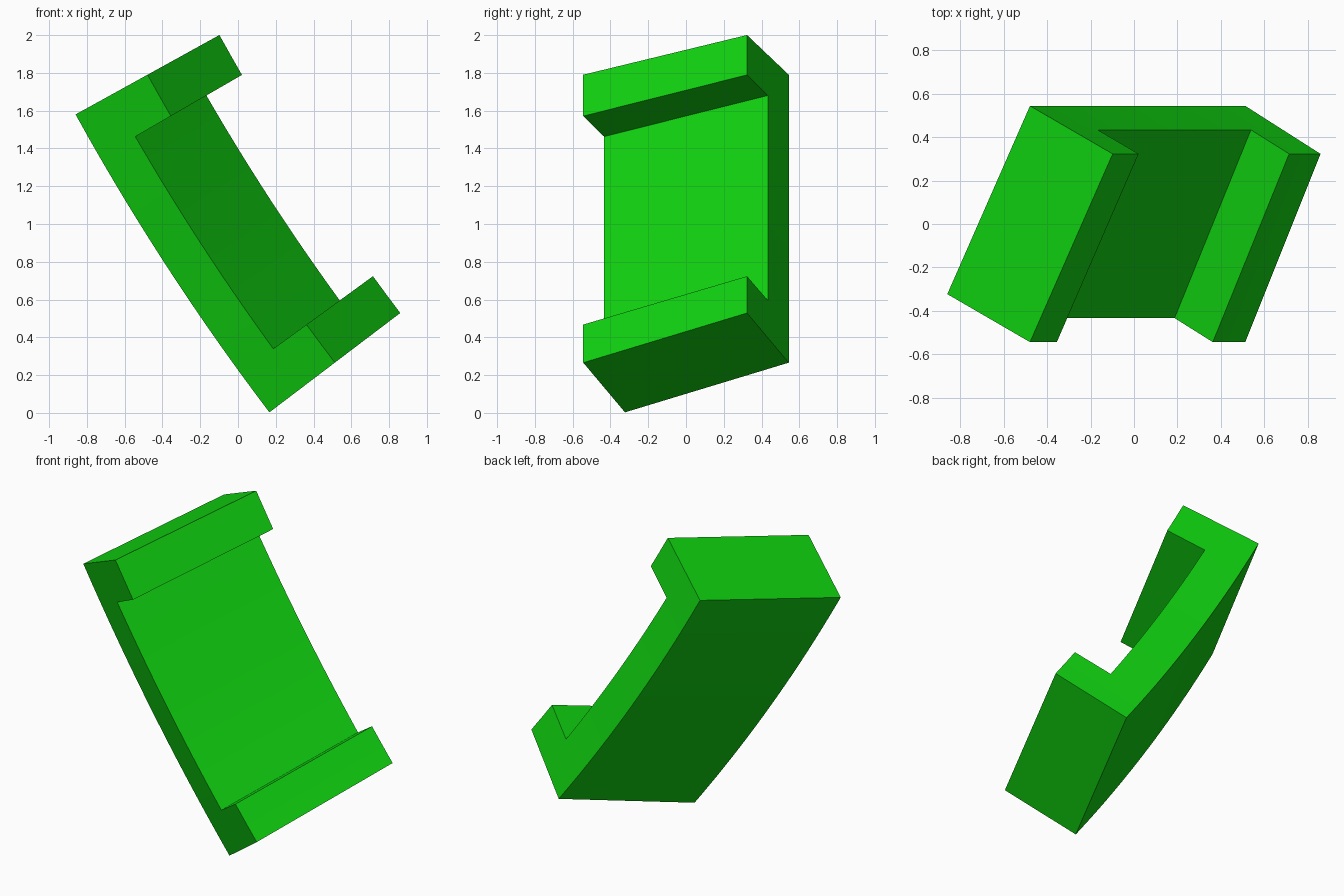
import bpy, bmesh, math

cube = bpy.data.objects.get("Cube")
if cube:
    bpy.data.objects.remove(cube, do_unlink=True)

# Single green material
green = bpy.data.materials.new("bright green")
green.use_nodes = True
colour = (0.005, 0.64, 0.005, 1)
green.diffuse_color = colour
green.node_tree.nodes["Principled BSDF"].inputs["Base Color"].default_value = colour

# Gentle bend: stations run down an arc about the y axis
RADIUS = 13.0
T_TOP, T_BOTTOM = math.radians(28.9), math.radians(37.2)
CX = -0.86 + RADIUS * math.cos(T_TOP)
CZ = 1.58 + RADIUS * math.sin(T_TOP)
LIP = 0.138          # share of the arc taken by each end lip
STEPS = 14           # segments along the web


def bend(s, a, b):
    """s: along the arc, a: back to front depth, b: near to far width."""
    t = T_TOP + (T_BOTTOM - T_TOP) * s
    r = RADIUS - 0.435 * (a + b)
    return (CX - r * math.cos(t), -0.323 - 0.221 * a + 0.867 * b, CZ - r * math.sin(t))


stations = [0, LIP / 2] + [LIP + (1 - 2 * LIP) * i / STEPS for i in range(STEPS + 1)]
stations += [1 - LIP / 2, 1]
depths = [0, 0.5, 1]
last = len(stations) - 1

# Filled cells of the C-shaped profile: full web plus a lip at each end
cells = {(i, 0) for i in range(last)}
cells |= {(i, 1) for i in (0, 1, last - 2, last - 1)}

bm = bmesh.new()
verts = {}


def vert(i, j, b):
    if (i, j, b) not in verts:
        verts[i, j, b] = bm.verts.new(bend(stations[i], depths[j], b))
    return verts[i, j, b]


for i, j in sorted(cells):
    corners = [(i, j), (i + 1, j), (i + 1, j + 1), (i, j + 1)]
    neighbours = [(i, j - 1), (i + 1, j), (i, j + 1), (i - 1, j)]
    # Near and far profile faces
    for b in (0, 1):
        bm.faces.new([vert(*c, b) for c in corners])
    # Long outer faces wherever the profile ends
    for k, n in enumerate(neighbours):
        if n not in cells:
            p, q = corners[k], corners[(k + 1) % 4]
            bm.faces.new([vert(*p, 0), vert(*q, 0), vert(*q, 1), vert(*p, 1)])

bmesh.ops.recalc_face_normals(bm, faces=bm.faces)
mesh = bpy.data.meshes.new("curved_bracket")
bm.to_mesh(mesh)
bm.free()
mesh.materials.append(green)

bracket = bpy.data.objects.new("curved_bracket", mesh)
bpy.context.collection.objects.link(bracket)
bpy.ops.object.select_all(action="DESELECT")
bracket.select_set(True)
bpy.context.view_layer.objects.active = bracket
bpy.ops.object.shade_smooth_by_angle(angle=math.radians(30))
